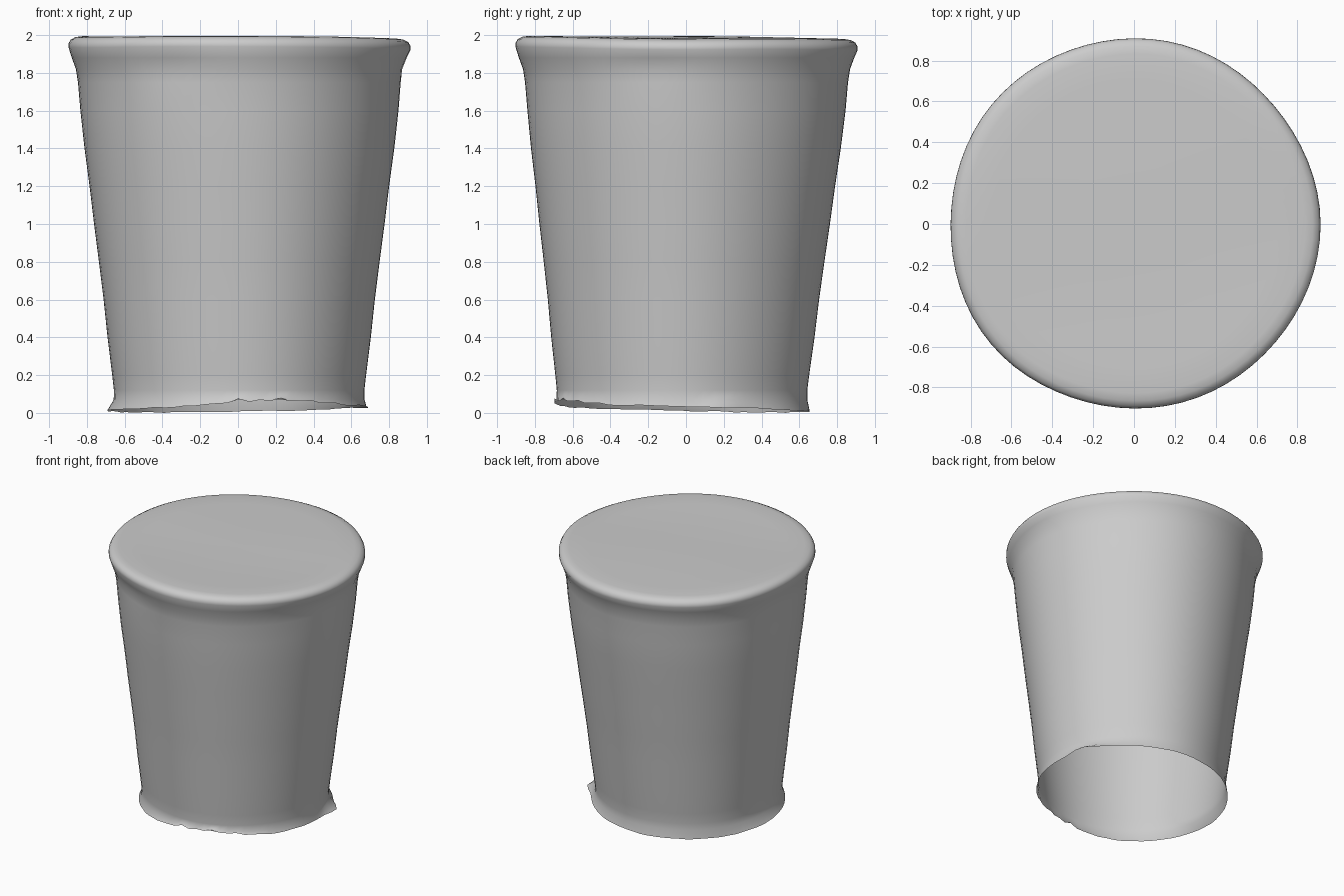
import bpy, bmesh, math, random
from math import sin, cos, pi, exp

if "Cube" in bpy.data.objects:
    bpy.data.objects.remove(bpy.data.objects["Cube"])

random.seed(4)
N = 72
# Wall profile from the ragged open mouth up over the rolled rim: radius, height
WALL = [(0.664, 0.07), (0.663, 0.12), (0.672, 0.2), (0.697, 0.4), (0.718, 0.6),
        (0.743, 0.8), (0.769, 1.0), (0.793, 1.2), (0.82, 1.4), (0.842, 1.6),
        (0.855, 1.75), (0.866, 1.82), (0.888, 1.88), (0.906, 1.93), (0.905, 1.95),
        (0.893, 1.97), (0.868, 1.983), (0.83, 1.988),
        (0.7, 1.987), (0.5, 1.985), (0.3, 1.985), (0.12, 1.985)]


def bump(a, centre, width):
    d = (a - centre + pi) % (2 * pi) - pi
    return exp(-(d / width) ** 2)


def wall_point(r, z, a):
    # slight ovalness, a leaning base and shallow dents below the rim
    shift = -0.025 * max(0, 1 - z / 1.6)
    dent = exp(-((z - 1.83) / 0.07) ** 2)
    k = r / 0.9
    r += k * (0.005 * cos(3 * a + 0.6) + 0.004 * cos(5 * a))
    r -= dent * (0.012 * bump(a, math.radians(245), 0.25) + 0.01 * bump(a, math.radians(-12), 0.25))
    x, y = r * cos(a), r * sin(a) + shift
    if z > 1.9:
        z += -0.005 * x - 0.007 * y + 0.003 * sin(5 * y - x)
    return x, y, z


def mouth_point(a, jag):
    # torn lower lip: high at the front, low at the back, one flared corner
    front = bump(a, math.radians(-75), 0.45)
    r = 0.68 + 0.05 * bump(a, math.radians(20), 0.14) + 0.012 * bump(a, pi, 0.5) - 0.012 * front
    z = 0.022 - 0.016 * sin(a) + 0.012 * cos(a) + 0.03 * front + jag * (0.2 + front)
    return r * cos(a), r * sin(a) - 0.025 + 0.008 * cos(a), max(z, 0.0)


bm = bmesh.new()
angles = [2 * pi * i / N for i in range(N)]
rings = [[bm.verts.new(mouth_point(a, random.uniform(-0.012, 0.018))) for a in angles]]
for r, z in WALL:
    rings.append([bm.verts.new(wall_point(r, z, a)) for a in angles])
for lo, hi in zip(rings, rings[1:]):
    for i in range(N):
        j = (i + 1) % N
        bm.faces.new((lo[i], lo[j], hi[j], hi[i]))

# Closed top
centre = bm.verts.new((0, 0, 1.985))
for i in range(N):
    bm.faces.new((rings[-1][i], rings[-1][(i + 1) % N], centre))

for f in bm.faces:
    f.smooth = True
mesh = bpy.data.meshes.new("cup_shell")
bm.to_mesh(mesh)
bm.free()
bpy.context.collection.objects.link(bpy.data.objects.new("cup_shell", mesh))
